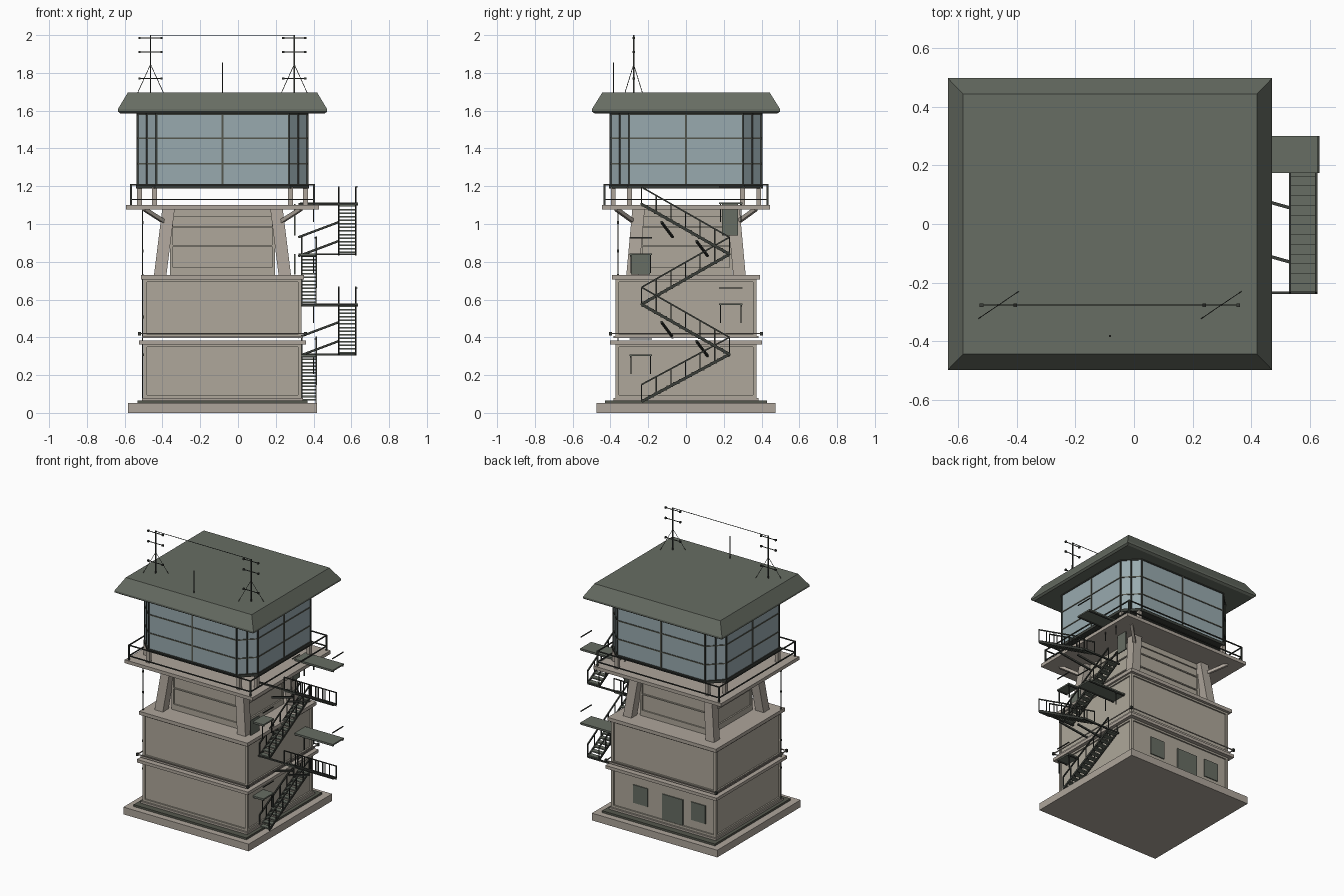
import bpy, bmesh
from mathutils import Vector, Matrix

cube = bpy.data.objects.get("Cube")
if cube:
    bpy.data.objects.remove(cube)


def material(name, r, g, b):
    m = bpy.data.materials.new(name)
    m.use_nodes = True
    m.diffuse_color = (r, g, b, 1)
    m.node_tree.nodes["Principled BSDF"].inputs["Base Color"].default_value = (r, g, b, 1)
    return m


WALL = material("warm concrete", .425, .39, .325)
TRIM = material("trim concrete", .42, .375, .325)
GREEN = material("grey green sheet", .135, .153, .125)
GLASS = material("blue grey glass", .315, .402, .43)
DARK = material("dark metal", .042, .047, .04)
FRAME = material("olive frame", .09, .095, .075)

CX = -.082          # building axis; the stairs hang off the +x side
SIGNS = [(sx, sy) for sx in (-1, 1) for sy in (-1, 1)]


class Part:
    """Collects boxes, bars and prisms into one object."""

    def __init__(self, name, mat):
        self.name, self.mat, self.bm = name, mat, bmesh.new()

    def box(self, x0, x1, y0, y1, z0, z1):
        mat = Matrix.Translation(((x0 + x1) / 2, (y0 + y1) / 2, (z0 + z1) / 2))
        mat @= Matrix.Diagonal((x1 - x0, y1 - y0, z1 - z0, 1))
        bmesh.ops.create_cube(self.bm, size=1, matrix=mat)

    def slab(self, hx, hy, z0, z1):
        self.box(CX - hx, CX + hx, -hy, hy, z0, z1)

    def bar(self, a, b, w, h=None):
        a, b = Vector(a), Vector(b)
        d = b - a
        mat = Matrix.Translation((a + b) / 2) @ d.to_track_quat('Z', 'Y').to_matrix().to_4x4()
        mat @= Matrix.Diagonal((w, h or w, d.length, 1))
        bmesh.ops.create_cube(self.bm, size=1, matrix=mat)

    def loop(self, points, w):
        for a, b in zip(points, points[1:] + points[:1]):
            self.bar(a, b, w)

    def loft(self, rings):
        loops = [[self.bm.verts.new(p) for p in ring] for ring in rings]
        for lo, hi in zip(loops, loops[1:]):
            for i in range(len(lo)):
                j = (i + 1) % len(lo)
                self.bm.faces.new((lo[i], lo[j], hi[j], hi[i]))
        self.bm.faces.new(loops[0][::-1])
        self.bm.faces.new(loops[-1])

    def done(self):
        bmesh.ops.recalc_face_normals(self.bm, faces=self.bm.faces)
        mesh = bpy.data.meshes.new(self.name)
        self.bm.to_mesh(mesh)
        self.bm.free()
        mesh.materials.append(self.mat)
        obj = bpy.data.objects.new(self.name, mesh)
        bpy.context.collection.objects.link(obj)


def rect(hx, hy, z, x=CX, y=0):
    return [(x + sx * hx, y + sy * hy, z) for sx, sy in ((-1, -1), (1, -1), (1, 1), (-1, 1))]


# Ground slab and steps
p = Part("base_slab", TRIM)
p.slab(.5, .475, 0, .052)
p.slab(.425, .385, .066, .08)
p.done()
p = Part("base_step", FRAME)
p.slab(.45, .43, .052, .066)
p.done()


# Storeys: recessed walls framed by corner posts and bands
def storey(name, hx, hy, z0, z1, post, band):
    q = Part(name, WALL)
    q.slab(hx - .01, hy - .01, z0, z1)
    q.slab(hx, hy, z0, z0 + band)
    q.slab(hx, hy, z1 - band, z1)
    for sx, sy in SIGNS:
        x, y = CX + sx * (hx - post / 2), sy * (hy - post / 2)
        q.bar((x, y, z0), (x, y, z1), post)
    return q


storey("lower_storey", .418, .373, .08, .365, .018, .016).done()
storey("middle_storey", .418, .373, .396, .71, .018, .018).done()
p = storey("upper_storey", .277, .245, .73, 1.08, .016, .04)
for z in (.88, .98):
    p.slab(.275, .243, z, z + .008)
p.done()

p = Part("cornices", TRIM)
p.slab(.443, .403, .362, .384)
p.slab(.425, .385, .396, .408)
p.slab(.432, .393, .705, .73)
p.done()

# Thin pipe around the ledge with corner joints, downpipe
p = Part("ring_pipe", TRIM)
p.loop(rect(.44, .4, .42), .006)
p.done()
p = Part("ring_pipe_joints", DARK)
for c in rect(.44, .4, .42):
    p.bar(Vector(c) - Vector((0, 0, .009)), Vector(c) + Vector((0, 0, .009)), .016)
p.done()
p = Part("downpipe", DARK)
p.bar((CX - .423, -.36, .08), (CX - .423, -.36, 1.075), .005)
for z in (.3, .5, .72, .85, 1.0):
    p.bar((CX - .423, -.36, z), (CX - .423, -.36, z + .015), .009)
p.done()

# Leaning legs and braces under the platform
p = Part("leaning_legs", TRIM)
for sx, sy in SIGNS:
    p.loft([rect(.033, .033, .728, CX + sx * .33, sy * .283),
            rect(.033, .033, 1.08, CX + sx * .286, sy * .251)])
    p.bar((CX + sx * .415, sy * .37, 1.08), (CX + sx * .29, sy * .26, 1.0), .02)
p.done()

p = Part("platform", TRIM)
p.slab(.51, .445, 1.076, 1.1)
p.done()

p = Part("platform_railing", DARK)
for z in (1.13, 1.207):
    p.loop(rect(.485, .432, z), .007)
for x, y, z in rect(.485, .432, 1.1):
    p.bar((x, y, z), (x, y, 1.21), .01)
p.done()

p = Part("cabin_stubs", TRIM)
for sx, sy in SIGNS:
    for hx, hy in ((.44, .3), (.36, .385)):
        p.bar((CX + sx * hx, sy * hy, 1.1), (CX + sx * hx, sy * hy, 1.195), .026)
p.done()


# Glazed cabin with cut corners
def octagon(hx, hy, c, z):
    pts = [(-hx + c, -hy), (hx - c, -hy), (hx, -hy + c), (hx, hy - c),
           (hx - c, hy), (-hx + c, hy), (-hx, hy - c), (-hx, -hy + c)]
    return [(CX + x, y, z) for x, y in pts]


p = Part("cabin_glass", GLASS)
p.loft([octagon(.45, .4, .1, z) for z in (1.2, 1.59)])
p.done()
p = Part("cabin_floor", DARK)
p.loft([octagon(.457, .407, .1, z) for z in (1.187, 1.207)])
p.done()
p = Part("cabin_corner_posts", DARK)
low, high = (octagon(.45, .4, .1, z) for z in (1.2, 1.59))
for i, (a, b) in enumerate(zip(low, high)):
    p.bar(a, b, .009)
    if i % 2:
        p.bar((Vector(a) + Vector(low[(i + 1) % 8])) / 2, (Vector(b) + Vector(high[(i + 1) % 8])) / 2, .008)
p.loop(octagon(.45, .4, .1, 1.583), .01)
p.done()
p = Part("cabin_mullions", FRAME)
for z in (1.32, 1.453):
    p.loop(octagon(.45, .4, .1, z), .008)
for x, y in ((0, .4), (0, -.4), (.45, 0), (-.45, 0)):
    p.bar((CX + x, y, 1.2), (CX + x, y, 1.59), .01)
p.done()

# Roof with sloping eaves
p = Part("roof", GREEN)
p.loft([rect(.54, .483, 1.585), rect(.554, .498, 1.595), rect(.554, .498, 1.608), rect(.502, .444, 1.695)])
p.done()

# Aerials
p = Part("aerials", DARK)
Y = -.277
for x in (-.463, .298):
    p.bar((x, Y, 1.69), (x, Y, 2), .007)
    for s in (-1, 1):
        p.bar((x, Y, 1.845), (x + s * .068, Y + s * .046, 1.695), .0025)
    for z in (1.77, 1.91, 1.985):
        p.bar((x - .06, Y, z), (x + .06, Y, z), .004)
        for s in (-1, 1):
            p.bar((x + s * .052, Y, z), (x + s * .064, Y, z), .012)
p.bar((-.463, Y, 1.997), (.298, Y, 1.997), .003)
p.bar((CX, -.383, 1.69), (CX, -.383, 1.855), .006)
p.done()

# Back door and windows
p = Part("back_door_and_windows", GREEN)
for x, w, z0, z1 in ((.105, .115, .155, .285), (-.15, .165, .082, .28), (-.355, .115, .155, .285)):
    p.box(x - w / 2, x + w / 2, .36, .37, z0, z1)
p.done()

# Zigzag stairs: inner flights climb to the back, outer ones to the front
metal, treads = Part("stair_frames", DARK), Part("stair_treads", GREEN)
for x0, x1, ya, yb, za, zb in ((.338, .413, -.235, .23, .06, .31), (.533, .623, .23, -.235, .31, .575),
                               (.338, .413, -.235, .23, .575, .84), (.533, .623, .23, -.235, .84, 1.105)):
    start, end = Vector((0, ya, za)), Vector((0, yb, zb))
    for x in (x0, x1):
        off = Vector((x, 0, 0))
        up = off + Vector((0, 0, .09))
        metal.bar(start + off, end + off, .007, .015)
        metal.bar(start + up, end + up, .008)
        for i in range(7):
            q = start.lerp(end, i / 6)
            metal.bar(q + off, q + up, .006)
    for i in range(14):
        q = start.lerp(end, (i + .5) / 14)
        treads.box(x0, x1, q.y - .017, q.y + .017, q.z - .004, q.z + .004)
for z in (.4, .93):
    for y, dz in ((-.1, 0), (.085, -.1)):
        metal.bar((.32, y + .03, z + dz), (.533, y - .03, z + dz + .08), .011)
for y, heights in ((-.235, (.575, 1.105)), (.23, (.31, .84))):
    for z in heights:
        metal.bar((.32, y, z), (.623, y, z), .01)
metal.done()
treads.done()

# Landing plates with hanging legs, loose hand rails and door panels
plates, legs = Part("landing_plates", GREEN), Part("landing_legs", DARK)
for x1, y0, y1, z in ((.413, -.3, -.18, .305), (.634, .175, .3, .575), (.413, -.3, -.18, .84), (.634, .175, .3, 1.11)):
    plates.box(.328, x1, y0, y1, z - .005, z + .005)
    legs.bar((x1 - .004, y0, z + .087), (x1 - .004, y1, z + .087), .006)
    for y in (y0 + .008, y1 - .008):
        legs.bar((.4, y, z - .1), (.4, y, z), .006)
        legs.bar((.33, y, z - .008), (x1, y, z - .008), .007)
plates.box(.297, .304, -.29, -.19, .732, .84)
plates.box(.297, .304, .19, .275, .94, 1.105)
plates.done()
legs.done()
